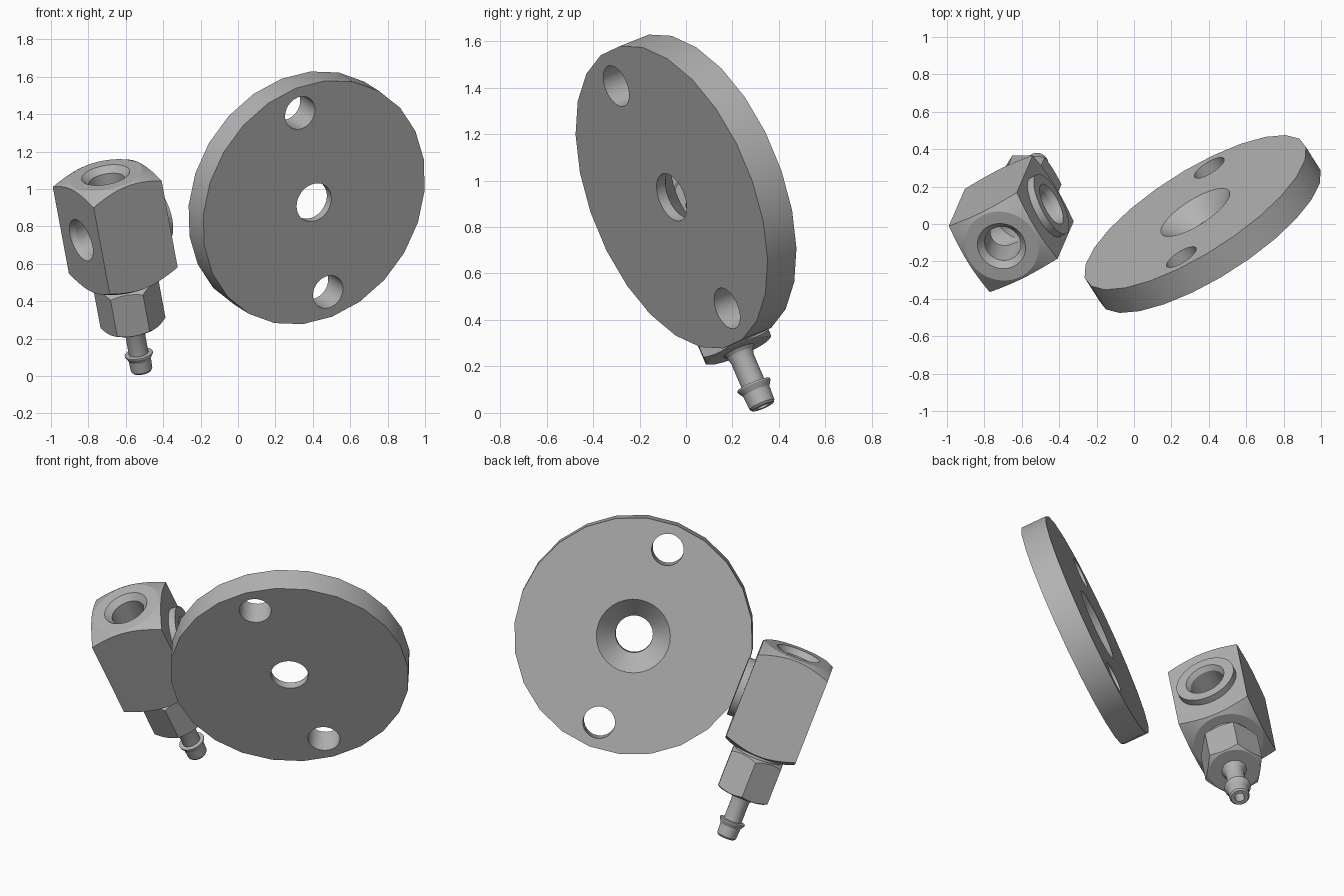
import bpy, math
from mathutils import Matrix, Vector

cube = bpy.data.objects.get("Cube")
if cube:
    bpy.data.objects.remove(cube, do_unlink=True)

steel = bpy.data.materials.new("plain_grey")
steel.use_nodes = True
GREY = (0.45, 0.45, 0.45, 1)
steel.diffuse_color = GREY
steel.node_tree.nodes["Principled BSDF"].inputs["Base Color"].default_value = GREY


def lathe(name, profile, sides=48, phase=0.0):
    """Closed solid turned around local Z from (radius, height) points, axis to axis."""
    verts, rings, faces = [], [], []
    for r, z in profile:
        start = len(verts)
        if r == 0:
            verts.append((0, 0, z))
            rings.append([start] * sides)
        else:
            for i in range(sides):
                a = phase + math.tau * i / sides
                verts.append((r * math.cos(a), r * math.sin(a), z))
            rings.append(list(range(start, start + sides)))
    for lo, hi in zip(rings, rings[1:]):
        if lo[0] == lo[1]:
            faces.append(hi[::-1])
        elif hi[0] == hi[1]:
            faces.append(lo)
        else:
            for i in range(sides):
                j = (i + 1) % sides
                faces.append((lo[i], lo[j], hi[j], hi[i]))
    mesh = bpy.data.meshes.new(name)
    mesh.from_pydata(verts, [], faces)
    mesh.materials.append(steel)
    obj = bpy.data.objects.new(name, mesh)
    bpy.context.collection.objects.link(obj)
    return obj


def rod(name, radius, bottom, top, sides=48, phase=0.0):
    return lathe(name, [(0, bottom), (radius, bottom), (radius, top), (0, top)], sides, phase)


def place(obj, matrix):
    obj.data.transform(matrix)
    return obj


def combine(obj, tool, operation):
    """Apply a boolean and throw the tool away."""
    mod = obj.modifiers.new("cut", 'BOOLEAN')
    mod.operation, mod.object, mod.solver = operation, tool, 'EXACT'
    bpy.context.view_layer.objects.active = obj
    bpy.ops.object.modifier_apply(modifier=mod.name)
    bpy.data.objects.remove(tool, do_unlink=True)


def frame(origin, z_axis, x_axis):
    z = Vector(z_axis).normalized()
    x = Vector(x_axis)
    x = (x - z * x.dot(z)).normalized()
    m = Matrix((x, z.cross(x), z)).transposed().to_4x4()
    m.translation = Vector(origin)
    return m


def finish(obj, matrix):
    place(obj, matrix)
    bpy.ops.object.select_all(action='DESELECT')
    obj.select_set(True)
    bpy.context.view_layer.objects.active = obj
    bpy.ops.object.shade_smooth_by_angle(angle=math.radians(20))


# Round flange plate with countersunk centre and two bolt holes
HALF = 0.0775
plate = rod("flange_plate", 0.69, -HALF, HALF, 24)
combine(plate, lathe("countersink", [(0, -0.2), (0.108, -0.2), (0.108, -0.03),
                                     (0.214, HALF), (0.214, 0.2), (0, 0.2)], 32), 'DIFFERENCE')
for side in (-1, 1):
    bolt = rod("bolt_cutter", 0.093, -0.2, 0.2, 24)
    combine(plate, place(bolt, Matrix.Translation((side * 0.54, 0, 0))), 'DIFFERENCE')
finish(plate, frame((0.367, 0, 0.953), (-0.507, 0.8, 0.32), (-0.138, -0.442, 0.886)))

# Fitting frame: Z runs up the barb axis, X points out of the collar, origin on the top face
fitting = frame((-0.708, -0.118, 1.075), (-0.168, -0.388, 0.906), (0.845, 0.417, 0.335))
LENGTH, WIDE, MID = 0.615, 0.215, -0.305
cross = Matrix.Translation((0, 0, MID)) @ Matrix.Rotation(math.pi / 2, 4, 'Y')

# Square body with turned ends
body = rod("valve_body", WIDE * math.sqrt(2), -LENGTH, 0, 4, math.pi / 4)
combine(body, lathe("turned_ends", [(0, -LENGTH), (0.2, -LENGTH), (0.34, 0.07 - LENGTH),
                                    (0.34, -0.07), (0.2, 0), (0, 0)], 64), 'INTERSECT')

# Raised collar on the side
COLLAR = WIDE + 0.04
combine(body, place(rod("collar", 0.177, 0.1, COLLAR), cross), 'UNION')

# Top bore and cross bore, each with a tapered mouth
combine(body, lathe("top_bore", [(0, -0.46), (0.098, -0.46), (0.098, -0.035),
                                 (0.131, 0), (0.131, 0.1), (0, 0.1)]), 'DIFFERENCE')
bore = lathe("cross_bore", [(0, -0.4), (0.118, -0.4), (0.118, -WIDE), (0.1, 0.03 - WIDE),
                            (0.1, COLLAR - 0.03), (0.118, COLLAR), (0.118, 0.4), (0, 0.4)])
combine(body, place(bore, cross), 'DIFFERENCE')
finish(body, fitting)

# Neck between body and nut
finish(rod("neck", 0.14, -0.66, -0.6), fitting)

# Hexagonal nut with chamfered ends
TOP, BASE = -0.64, -0.89
nut = rod("hex_nut", 0.176, BASE, TOP, 6, math.pi / 2)
combine(nut, lathe("nut_chamfer", [(0, BASE), (0.145, BASE), (0.19, BASE + 0.026),
                                   (0.19, TOP - 0.026), (0.145, TOP), (0, TOP)]), 'INTERSECT')
finish(nut, fitting)

# Hose barb with flared root, ridge and bored tip
END = -1.157
barb = lathe("hose_barb", [(0, END), (0.028, END), (0.05, END), (0.058, END + 0.01),
                           (0.061, -1.085), (0.076, -1.06), (0.076, -1.053), (0.053, -1.05),
                           (0.053, -0.93), (0.06, -0.905), (0.075, -0.885), (0, -0.88)], 32)
combine(barb, rod("barb_bore", 0.028, -1.3, -0.95, 24), 'DIFFERENCE')
finish(barb, fitting)
